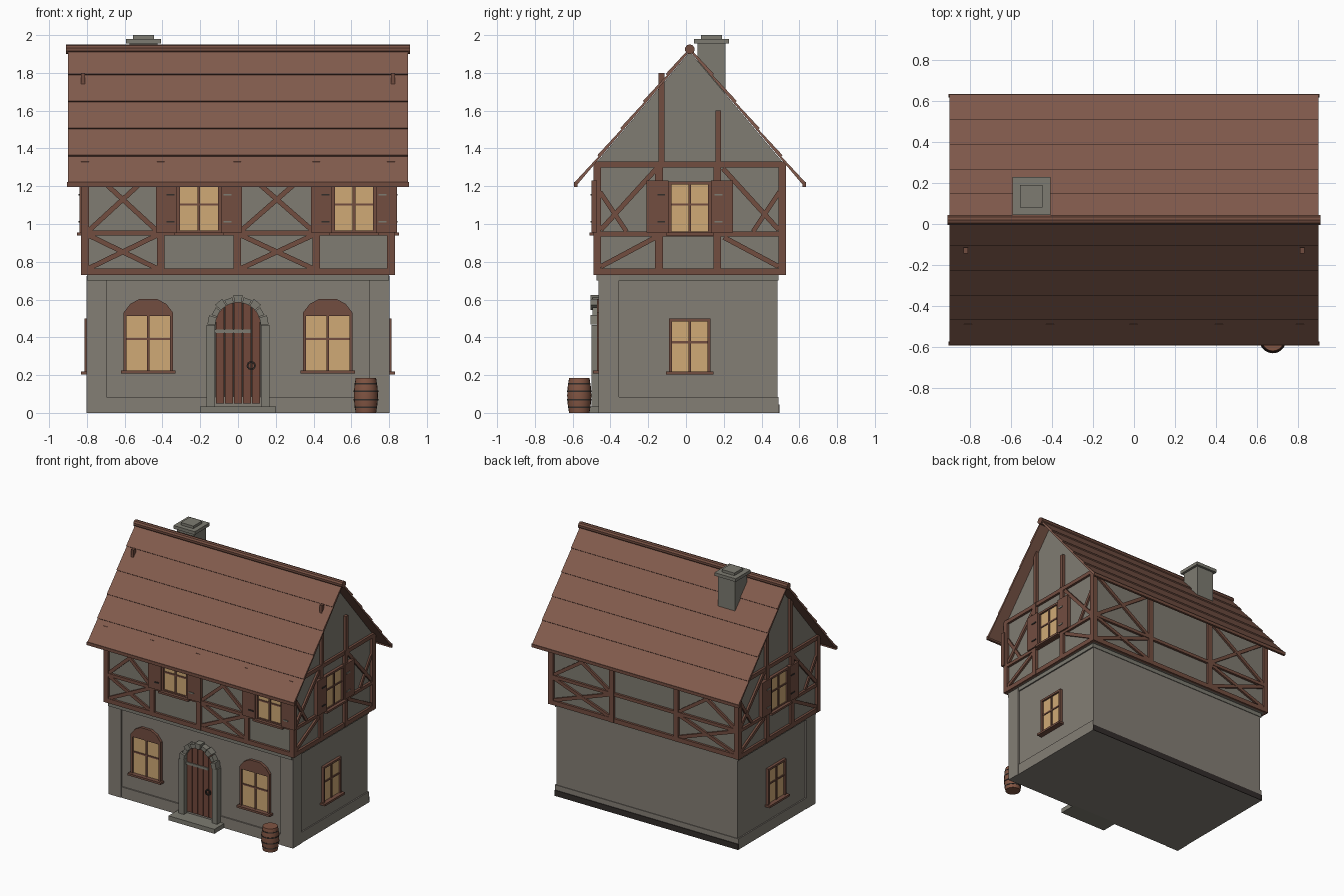
import bpy, bmesh, math
from mathutils import Vector

if "Cube" in bpy.data.objects:
    bpy.data.objects.remove(bpy.data.objects["Cube"])


def material(name, r, g, b):
    m = bpy.data.materials.new(name)
    m.diffuse_color = (r, g, b, 1)
    m.use_nodes = True
    m.node_tree.nodes["Principled BSDF"].inputs["Base Color"].default_value = m.diffuse_color
    return m


STONE = material("wall_grey", 0.231, 0.209, 0.178)
PLASTER = material("plaster_grey", 0.216, 0.202, 0.168)
TRIM = material("trim_stone", 0.205, 0.198, 0.165)
TIMBER = material("timber_brown", 0.17, 0.075, 0.051)
ROOF = material("roof_clay", 0.223, 0.105, 0.074)
GLASS = material("warm_glass", 0.63, 0.40, 0.18)
DOOR = material("door_brown", 0.17, 0.066, 0.044)
IRON = material("dark_iron", 0.032, 0.026, 0.023)
OAK = material("barrel_oak", 0.22, 0.09, 0.055)

# Wall frames: u runs along the wall, w points outwards, z is up
def front(d): return lambda u, w, z: Vector((u, d - w, z))
def back(d): return lambda u, w, z: Vector((u, d + w, z))
def side(s, d): return lambda u, w, z: Vector((s * (d + w), u, z))
def world(u, w, z): return Vector((u, w, z))
def along_x(u, w, z): return Vector((w, u, z))


class Part:
    """Collects solids that become one named object."""
    def __init__(self, name, mat):
        self.name, self.mat, self.bm = name, mat, bmesh.new()

    def prism(self, f, pts, w0, w1):
        a = [self.bm.verts.new(f(u, w0, z)) for u, z in pts]
        b = [self.bm.verts.new(f(u, w1, z)) for u, z in pts]
        self.bm.faces.new(a)
        self.bm.faces.new(b[::-1])
        n = len(pts)
        for i in range(n):
            j = (i + 1) % n
            self.bm.faces.new((a[j], a[i], b[i], b[j]))

    def box(self, f, u0, u1, z0, z1, w0, w1):
        self.prism(f, [(u0, z0), (u1, z0), (u1, z1), (u0, z1)], w0, w1)

    def beam(self, f, u0, z0, u1, z1, width, w):
        d = Vector((u1 - u0, z1 - z0)).normalized() * width / 2
        self.prism(f, [(u0 - d.y, z0 + d.x), (u1 - d.y, z1 + d.x),
                       (u1 + d.y, z1 - d.x), (u0 + d.y, z0 - d.x)], -0.005, w)

    def cross(self, f, u0, u1, z0, z1):
        self.beam(f, u0, z0, u1, z1, 0.026, 0.015)
        self.beam(f, u0, z1, u1, z0, 0.026, 0.013)

    def lathe(self, profile, x, y, n=20):
        rings = [[self.bm.verts.new((x + r * math.cos(2 * math.pi * i / n),
                                     y + r * math.sin(2 * math.pi * i / n), z))
                  for i in range(n)] for r, z in profile]
        for a, b in zip(rings, rings[1:]):
            for i in range(n):
                j = (i + 1) % n
                self.bm.faces.new((a[i], a[j], b[j], b[i])).smooth = True
        self.bm.faces.new(rings[0][::-1])
        self.bm.faces.new(rings[-1])

    def finish(self):
        bmesh.ops.recalc_face_normals(self.bm, faces=self.bm.faces[:])
        me = bpy.data.meshes.new(self.name)
        self.bm.to_mesh(me)
        self.bm.free()
        me.materials.append(self.mat)
        bpy.context.collection.objects.link(bpy.data.objects.new(self.name, me))


parts = []
def part(name, mat):
    parts.append(Part(name, mat))
    return parts[-1]


# Ground floor: wall, plinth, front corner piers, cornice
p = part("ground_wall", STONE)
p.box(world, -0.79, 0.79, 0.0, 0.73, -0.45, 0.485)
p = part("plinth", STONE)
p.box(world, -0.8, 0.8, 0, 0.085, -0.46, 0.49)
p = part("corner_piers", STONE)
for s in (-1, 1):
    p.box(world, *sorted((s * 0.695, s * 0.803)), 0, 0.725, -0.463, -0.355)
p = part("cornice", TRIM)
p.box(world, -0.8, 0.8, 0.70, 0.73, -0.475, 0.49)
p = part("back_footing", IRON)
p.box(world, -0.8, 0.8, 0, 0.045, 0.48, 0.495)

# Upper floor and gables in one solid
p = part("upper_wall", PLASTER)
p.prism(along_x, [(-0.47, 0.73), (0.51, 0.73), (0.51, 1.33), (0.02, 1.912), (-0.47, 1.33)],
        -0.81, 0.81)

# Timber framing
FRONT, BACK = front(-0.47), back(0.51)
p = part("timber_frame", TIMBER)
for f in (FRONT, BACK):
    for z0, z1 in ((0.73, 0.765), (0.94, 0.965), (1.295, 1.33)):
        p.box(f, -0.83, 0.83, z0, z1, -0.005, 0.018)
for u in (-0.81, -0.41, -0.003, 0.415, 0.81):
    p.box(FRONT, u - 0.02, u + 0.02, 0.73, 1.33, -0.005, 0.02)
for u in (-0.81, -0.28, 0.28, 0.81):
    p.box(BACK, u - 0.02, u + 0.02, 0.73, 1.33, -0.005, 0.02)
for f, spans in ((FRONT, ((-0.79, -0.43), (0.017, 0.395))), (BACK, ((-0.79, -0.3), (0.3, 0.79)))):
    for u0, u1 in spans:
        p.cross(f, u0, u1, 0.765, 0.94)
        p.cross(f, u0, u1, 0.965, 1.295)
for s in (-1, 1):
    f = side(s, 0.81)
    for z0, z1 in ((0.73, 0.765), (0.935, 0.96), (1.30, 1.33)):
        p.box(f, -0.488, 0.528, z0, z1, -0.005, 0.018)
    for u in (-0.47, -0.143, 0.165, 0.51):
        p.box(f, u - 0.02, u + 0.02, 0.73, 1.33, -0.005, 0.02)
    # gable posts, the taller one pokes through the roof
    p.box(f, -0.145, -0.115, 1.33, 1.80, 0.0, 0.022)
    p.box(f, 0.155, 0.185, 1.33, 1.60, 0.0, 0.022)
    for m in (-1, 1):
        def at(u): return 0.02 + m * u
        p.beam(f, at(0.47), 0.97, at(0.175), 1.295, 0.026, 0.015)
        p.beam(f, at(0.475), 1.17, at(0.335), 0.96, 0.024, 0.013)
        p.beam(f, at(0.47), 0.775, at(0.18), 0.93, 0.026, 0.015)

# Windows
frames = part("window_frames", TIMBER)
panes = part("window_panes", GLASS)
shutters = part("shutters", TIMBER)
hinge_dark = part("shutter_hinges_left", IRON)
hinge_pale = part("shutter_hinges_right", TRIM)


def window(f, c, hw, z0, z1, arch=False, shut=False):
    t = 0.016
    panes.box(f, c - hw, c + hw, z0, z1, 0, 0.008)
    for s in (-1, 1):
        frames.box(f, *sorted((c + s * hw, c + s * (hw + t))), z0, z1, 0, 0.022)
    frames.box(f, c - 0.007, c + 0.007, z0, z1, 0, 0.016)
    zm = z0 + (z1 - z0) * 0.58
    frames.box(f, c - hw, c + hw, zm - 0.006, zm + 0.006, 0, 0.014)
    frames.box(f, c - hw - 0.03, c + hw + 0.03, z0 - 0.016, z0, 0, 0.042)
    o = hw + t
    if arch:
        frames.prism(f, [(c - o, z1), (c + o, z1), (c + o, z1 + 0.02), (c + 0.095, z1 + 0.065),
                         (c + 0.045, z1 + 0.092), (c - 0.045, z1 + 0.092),
                         (c - 0.095, z1 + 0.065), (c - o, z1 + 0.02)], 0, 0.022)
    else:
        frames.box(f, c - o, c + o, z1, z1 + t, 0, 0.022)
    if shut:
        for s, h in ((-1, hinge_dark), (1, hinge_pale)):
            shutters.box(f, *sorted((c + s * o, c + s * 0.228)), z0, z1 + 0.02, 0, 0.03)
            for z in (1.012, 1.155):
                h.box(f, *sorted((c + s * 0.13, c + s * 0.172)), z - 0.005, z + 0.005, 0, 0.035)


for c in (-0.475, 0.475):
    window(front(-0.45), c, 0.114, 0.225, 0.512, arch=True)
for c in (-0.207, 0.614):
    window(FRONT, c, 0.1, 0.955, 1.21, shut=True)
for s in (-1, 1):
    window(side(s, 0.79), 0.02, 0.095, 0.22, 0.485)
    window(side(s, 0.81), 0.02, 0.097, 0.955, 1.21, shut=True)

# Door with arched planks, stone surround and step
F = front(-0.45)
ZC, R = 0.465, 0.12
def arch_z(u): return ZC + math.sqrt(max(0, R * R - u * u))

p = part("door_backing", IRON)
p.prism(F, [(-R, 0.035), (R, 0.035)] + [(R * math.cos(a * math.pi / 12), ZC + R * math.sin(a * math.pi / 12))
                                        for a in range(13)], 0, 0.008)
p = part("door_planks", DOOR)
for i in range(5):
    u0 = -0.12 + i * 0.048 + 0.003
    us = [u0 + 0.042 * k / 4 for k in range(4, -1, -1)]
    p.prism(F, [(u0, 0.05), (u0 + 0.042, 0.05)] + [(u, arch_z(u)) for u in us], 0, 0.018)
p = part("door_strap", TRIM)
p.box(F, -0.125, 0.07, 0.422, 0.442, 0, 0.024)
p = part("door_ring", IRON)
ring = [(0.07 + 0.02 * math.cos(k * math.pi / 5), 0.25 + 0.02 * math.sin(k * math.pi / 5)) for k in range(10)]
for (a, b), (c, d) in zip(ring, ring[1:] + ring[:1]):
    p.beam(F, a, b, c, d, 0.009, 0.028)
p = part("door_surround", TRIM)
for s in (-1, 1):
    p.box(F, *sorted((s * 0.122, s * 0.168)), 0.035, ZC, 0, 0.05)
for i in range(9):
    a0, a1 = math.pi * (i + 0.06) / 9, math.pi * (i + 0.94) / 9
    r = 0.162 if i % 2 == 0 else 0.15
    p.prism(F, [(q * math.cos(a), ZC + q * math.sin(a)) for q, a in ((R, a0), (r, a0), (r, a1), (R, a1))],
            0, 0.055 if i % 2 == 0 else 0.045)
p = part("door_step", TRIM)
p.box(F, -0.2, 0.2, 0, 0.035, -0.01, 0.13)

# Roof: lapped courses on both slopes as one sawtooth profile
ROWS, LIP = 5, 0.009
p = part("roof", ROOF)
apex = Vector((0.02, 1.932))
def slope(eave):
    n = Vector((0.76 if eave.x > 0 else -0.76, 0.65)) * LIP
    pts = []
    for i in range(ROWS):
        pts += [apex.lerp(eave, i / ROWS), apex.lerp(eave, (i + 1) / ROWS) + n]
    return pts + [eave]
eaves = Vector((-0.583, 1.215)), Vector((0.625, 1.215))
outer = slope(eaves[0])[::-1] + slope(eaves[1])[1:]
under = [(0.622, 1.203), (0.02, 1.915), (-0.58, 1.203)]
p.prism(along_x, [tuple(v) for v in outer] + under, -0.9, 0.9)
p = part("eave_boards", TIMBER)
for y in (-0.583, 0.625):
    p.box(world, -0.905, 0.905, 1.197, 1.222, y - 0.009, y + 0.009)
p = part("ridge_beam", TIMBER)
p.prism(along_x, [(0.02 + 0.026 * math.cos((k + 0.5) * math.pi / 5), 1.925 + 0.026 * math.sin((k + 0.5) * math.pi / 5))
                  for k in range(10)], -0.91, 0.91)

# Chimney
p = part("chimney", TRIM)
p.box(world, -0.575, -0.425, 1.66, 1.955, 0.06, 0.21)
p.box(world, -0.593, -0.407, 1.955, 1.98, 0.043, 0.228)
p.box(world, -0.555, -0.445, 1.98, 2.0, 0.08, 0.19)

# Barrel
p = part("barrel", OAK)
p.lathe([(0.054, 0), (0.061, 0.045), (0.064, 0.092), (0.061, 0.14), (0.054, 0.185)], 0.677, -0.565)
p = part("barrel_hoops", IRON)
for r, z in ((0.06, 0.03), (0.0655, 0.07), (0.0655, 0.115), (0.06, 0.155)):
    p.lathe([(r, z - 0.004), (r, z + 0.004)], 0.677, -0.565)

for p in parts:
    p.finish()
